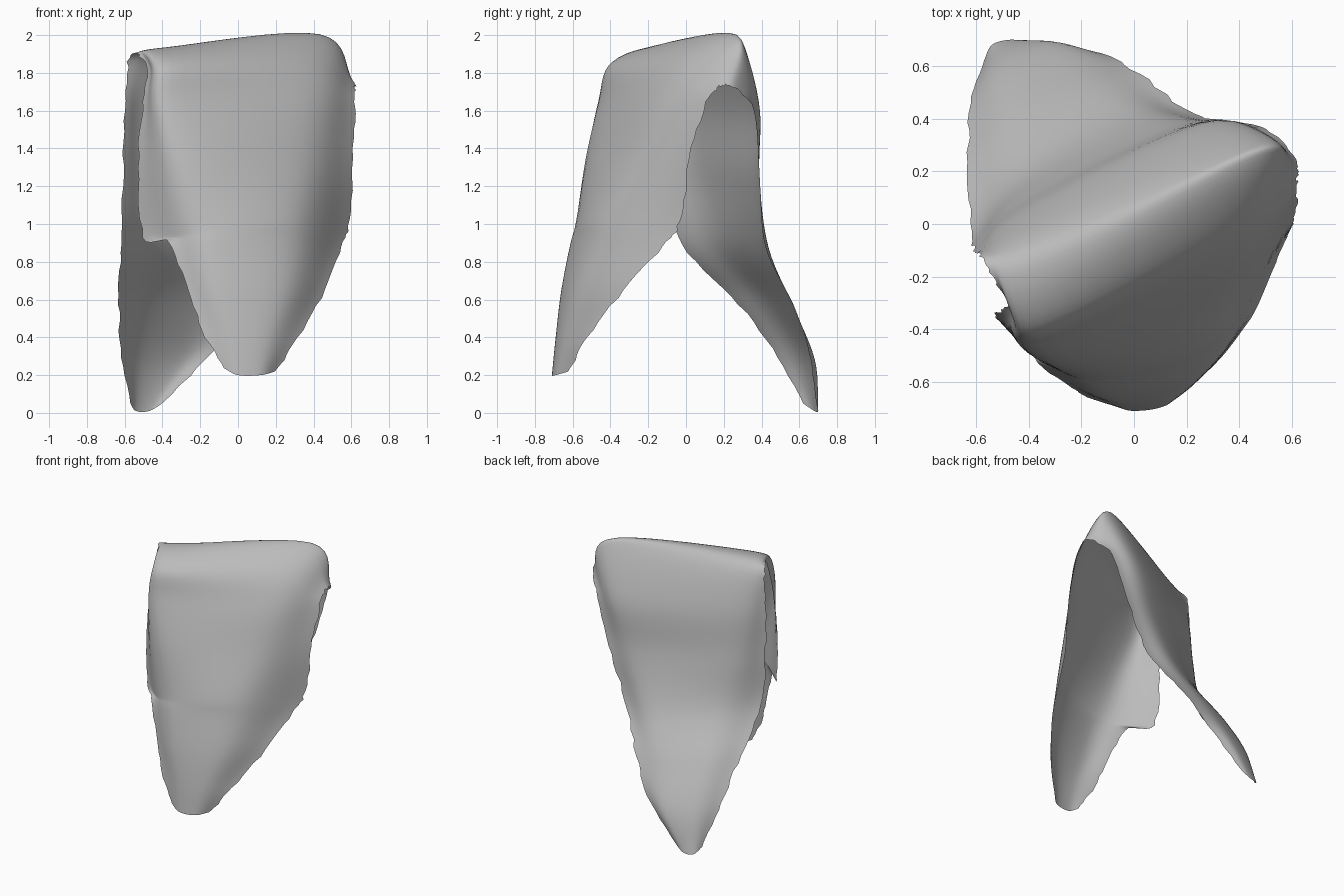
import bpy, bmesh, random
from mathutils import Vector

random.seed(4)
default_cube = bpy.data.objects.get("Cube")
if default_cube:
    bpy.data.objects.remove(default_cube, do_unlink=True)

# Cross rows of the front wall, from its tip up to the shoulder: edge, two inner points, edge
front_rows = [
    [(-.08, -.69, .24), (0, -.71, .2), (.12, -.69, .2), (.2, -.62, .22)],
    [(-.17, -.66, .4), (-.02, -.69, .4), (.17, -.65, .4), (.32, -.52, .4)],
    [(-.27, -.6, .65), (-.08, -.66, .65), (.25, -.57, .65), (.46, -.33, .65)],
    [(-.36, -.53, .9), (-.12, -.61, .9), (.3, -.47, .9), (.55, -.12, .88)],
    [(-.5, -.38, .93), (-.2, -.58, 1.02), (.3, -.43, 1.05), (.59, -.03, 1.02)],
    [(-.53, -.35, 1.3), (-.28, -.53, 1.35), (.32, -.3, 1.35), (.61, .02, 1.35)],
    [(-.5, -.33, 1.65), (-.35, -.46, 1.65), (.35, -.17, 1.65), (.62, .1, 1.62)],
    [(-.48, -.3, 1.82), (-.35, -.4, 1.84), (.38, -.02, 1.86), (.62, .16, 1.71)],
]

# Cross rows of the ridge and the back wall, down to the back tip
back_rows = [
    [(-.54, -.2, 1.9), (-.38, -.22, 1.93), (.42, .22, 2), (.62, .21, 1.74)],
    [(-.58, -.12, 1.86), (-.38, -.06, 1.89), (.42, .3, 1.94), (.6, .27, 1.71)],
    [(-.6, -.11, 1.6), (-.42, .04, 1.6), (.25, .37, 1.6), (.5, .36, 1.6)],
    [(-.61, -.09, 1.25), (-.42, .1, 1.25), (.12, .36, 1.25), (.38, .39, 1.25)],
    [(-.62, -.03, .9), (-.42, .2, .9), (-.02, .42, .88), (.22, .42, .88)],
    [(-.63, .24, .62), (-.47, .42, .6), (-.2, .55, .57), (.02, .57, .57)],
    [(-.62, .46, .34), (-.5, .6, .3), (-.3, .68, .28), (-.13, .65, .33)],
    [(-.57, .62, .05), (-.54, .68, .01), (-.47, .7, .01), (-.4, .69, .05)],
]


def smooth_path(points, steps):
    """Return a smooth path that passes through every given point."""
    points = [Vector(p) for p in points]
    padded = [points[0] * 2 - points[1]] + points + [points[-1] * 2 - points[-2]]
    path = []
    for before, start, end, after in zip(padded, padded[1:], padded[2:], padded[3:]):
        for step in range(steps):
            t = step / steps
            bend = before * 2 - start * 5 + end * 4 - after
            twist = start * 3 - before - end * 3 + after
            path.append(start + ((end - before) * t + bend * t**2 + twist * t**3) / 2)
    path.append(points[-1])
    return path


def make_material(name, colour):
    material = bpy.data.materials.new(name)
    material.use_nodes = True
    material.diffuse_color = colour
    shader = material.node_tree.nodes["Principled BSDF"]
    shader.inputs["Base Color"].default_value = colour
    shader.inputs["Roughness"].default_value = 0.7
    return material


def make_sheet(name, rows, steps_across, steps_along, ruffle, material):
    """Loft an open sheet through the rows and roughen its side edges a little."""
    across = [smooth_path(row, steps_across) for row in rows]
    columns = [smooth_path(column, steps_along) for column in zip(*across)]
    for edge, inner in ((columns[0], columns[1]), (columns[-1], columns[-2])):
        for outer_point, inner_point in zip(edge, inner):
            outward = (outer_point - inner_point).normalized()
            outer_point += outward * random.uniform(-ruffle, ruffle)

    bm = bmesh.new()
    grid = [[bm.verts.new(point) for point in column] for column in columns]
    for left, right in zip(grid, grid[1:]):
        for low in range(len(left) - 1):
            bm.faces.new((left[low], right[low], right[low + 1], left[low + 1]))
    mesh = bpy.data.meshes.new(name)
    bm.to_mesh(mesh)
    bm.free()
    mesh.materials.append(material)
    mesh.shade_smooth()
    sheet = bpy.data.objects.new(name, mesh)
    bpy.context.collection.objects.link(sheet)
    return sheet


# One thin folded shell: front wall, rounded ridge and back wall
grey = make_material("plain grey", (0.5, 0.5, 0.5, 1))
make_sheet("tooth_shell", front_rows + back_rows, 8, 6, 0.01, grey)
